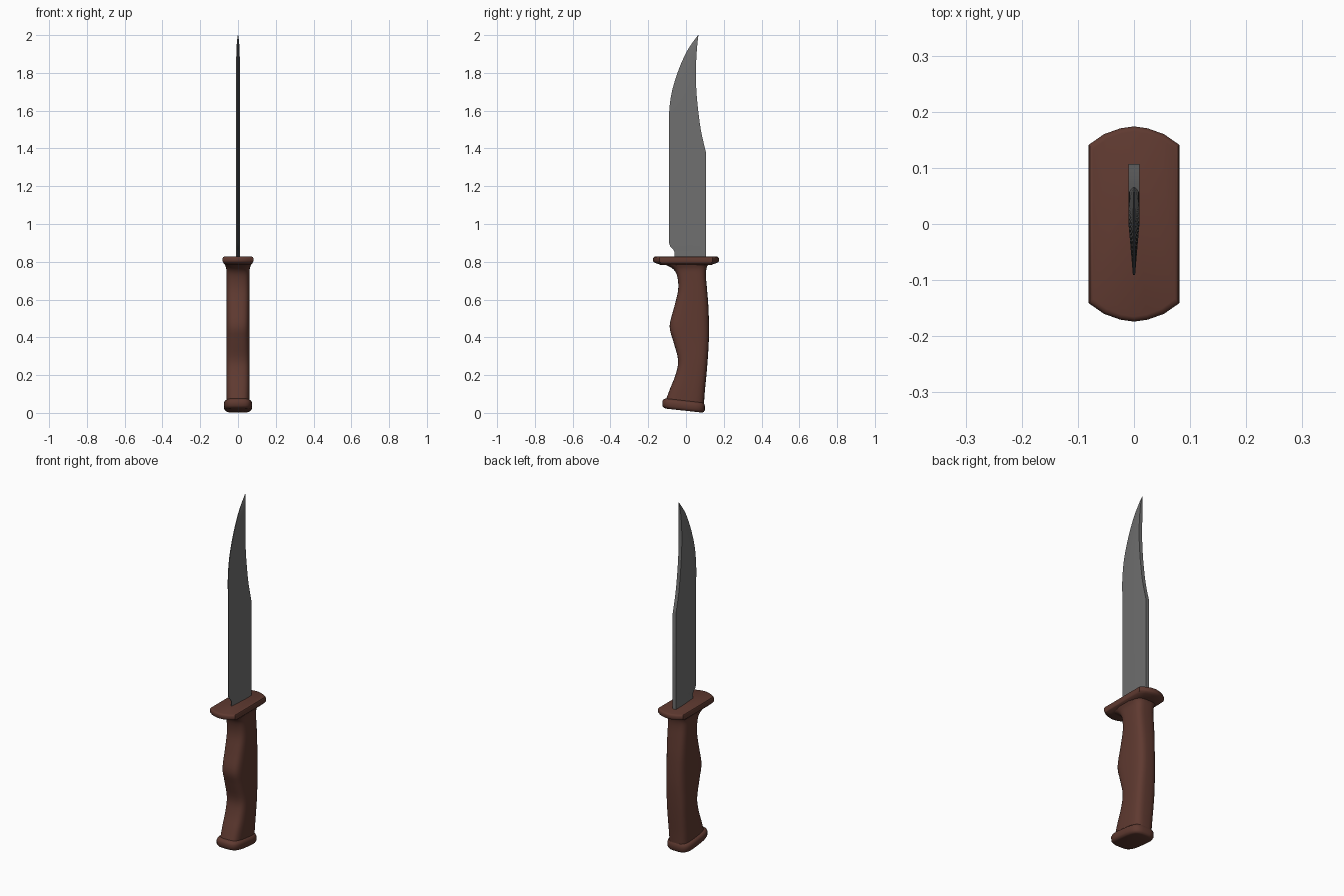
import bpy, bmesh, math

if "Cube" in bpy.data.objects:
    bpy.data.objects.remove(bpy.data.objects["Cube"], do_unlink=True)


def material(name, color):
    m = bpy.data.materials.new(name)
    m.use_nodes = True
    m.diffuse_color = color
    m.node_tree.nodes["Principled BSDF"].inputs["Base Color"].default_value = color
    return m


def loft(name, rings, mat, angle):
    """Skin a stack of equal-length rings and cap both ends."""
    bm = bmesh.new()
    loops = [[bm.verts.new(p) for p in ring] for ring in rings]
    n = len(loops[0])
    for a, b in zip(loops, loops[1:]):
        for i in range(n):
            j = (i + 1) % n
            bm.faces.new((a[i], a[j], b[j], b[i]))
    bm.faces.new(loops[0][::-1])
    bm.faces.new(loops[-1])
    bmesh.ops.recalc_face_normals(bm, faces=bm.faces)
    mesh = bpy.data.meshes.new(name)
    bm.to_mesh(mesh)
    bm.free()
    mesh.shade_smooth()
    mesh.set_sharp_from_angle(angle=math.radians(angle))
    mesh.materials.append(mat)
    obj = bpy.data.objects.new(name, mesh)
    bpy.context.collection.objects.link(obj)
    return obj


def rounded_ring(z, front, back, half, tilt=0, power=0.55, n=28):
    """Rounded-rectangle section between a front and a back y."""
    mid, depth = (front + back) / 2, (back - front) / 2
    ring = []
    for i in range(n):
        a = math.tau * (i + 0.5) / n
        c, s = math.cos(a), math.sin(a)
        y = mid + depth * math.copysign(abs(s) ** power, s)
        ring.append((half * math.copysign(abs(c) ** power, c), y, z + tilt * (y - mid)))
    return ring


def smooth_rows(rows, steps=4):
    """Catmull-Rom interpolation through rows of numbers."""
    out = []
    for i in range(len(rows) - 1):
        p0, p1, p2 = rows[max(i - 1, 0)], rows[i], rows[i + 1]
        p3 = rows[min(i + 2, len(rows) - 1)]
        for k in range(steps):
            t = k / steps
            out.append([b + t * (c - a) / 2 + t * t * (a - 2.5 * b + 2 * c - d / 2)
                        + t ** 3 * (1.5 * (b - c) + (d - a) / 2)
                        for a, b, c, d in zip(p0, p1, p2, p3)])
    return out + [list(rows[-1])]


steel = material("dark steel", (0.16, 0.16, 0.16, 1))
wood = material("brown wood", (0.115, 0.042, 0.03, 1))

# Grip: z, front y, back y, half width, tilt
grip = [
    (0.05, -0.11, 0.095, 0.061, -0.1), (0.12, -0.085, 0.1, 0.062, -0.08),
    (0.2, -0.055, 0.108, 0.062, -0.05), (0.28, -0.042, 0.115, 0.062, 0),
    (0.38, -0.068, 0.121, 0.061, 0), (0.46, -0.087, 0.122, 0.061, 0),
    (0.56, -0.063, 0.119, 0.061, 0), (0.65, -0.042, 0.112, 0.061, 0),
    (0.72, -0.046, 0.106, 0.061, 0), (0.76, -0.067, 0.108, 0.062, 0),
    (0.785, -0.11, 0.118, 0.07, 0), (0.8, -0.15, 0.14, 0.075, 0)]
loft("grip", [rounded_ring(*r) for r in smooth_rows(grip)], wood, 50)

# Pommel cap, tilted with the foot of the grip
pommel = [
    (0.012, -0.105, 0.085, 0.06), (0.016, -0.118, 0.094, 0.068),
    (0.026, -0.126, 0.1, 0.074), (0.048, -0.126, 0.101, 0.075),
    (0.058, -0.121, 0.098, 0.071), (0.065, -0.108, 0.094, 0.061)]
loft("pommel", [rounded_ring(*r, tilt=-0.11) for r in pommel], wood, 50)

# Guard: straight sides with bowed ends
end = [(1, 0.81), (0.66, 0.92), (0.3, 0.98), (0, 1), (-0.3, 0.98), (-0.66, 0.92), (-1, 0.81)]
plan = end + [(-x, -y) for x, y in end]
guard = [(0.782, 0.066, 0.13), (0.792, 0.076, 0.158), (0.798, 0.08, 0.171),
         (0.804, 0.081, 0.174), (0.819, 0.081, 0.174), (0.825, 0.078, 0.17), (0.827, 0.073, 0.165)]
loft("guard", [[(x * w, y * d, z) for x, y in plan] for z, w, d in guard], wood, 40)

# Blade: z, edge y, spine y, half thickness
lower = [(0.81, -0.06, 0.107, 0.01), (0.855, -0.062, 0.107, 0.01),
         (0.868, -0.07, 0.107, 0.01), (0.88, -0.083, 0.107, 0.01),
         (0.9, -0.09, 0.107, 0.01)]
upper = [(1.375, -0.09, 0.107, 0.01), (1.48, -0.09, 0.082, 0.01),
         (1.58, -0.09, 0.067, 0.01), (1.69, -0.077, 0.056, 0.01),
         (1.8, -0.045, 0.052, 0.01), (1.9, -0.003, 0.056, 0.009),
         (1.96, 0.034, 0.061, 0.006), (2.0, 0.064, 0.066, 0.001)]
blade = []
for z, edge, spine, t in lower + smooth_rows(upper):
    shoulder = edge + (spine - edge) * 0.6
    blade.append([(t, spine, z), (t, shoulder, z), (t * 0.2, edge, z),
                  (-t * 0.2, edge, z), (-t, shoulder, z), (-t, spine, z)])
loft("blade", blade, steel, 30)
